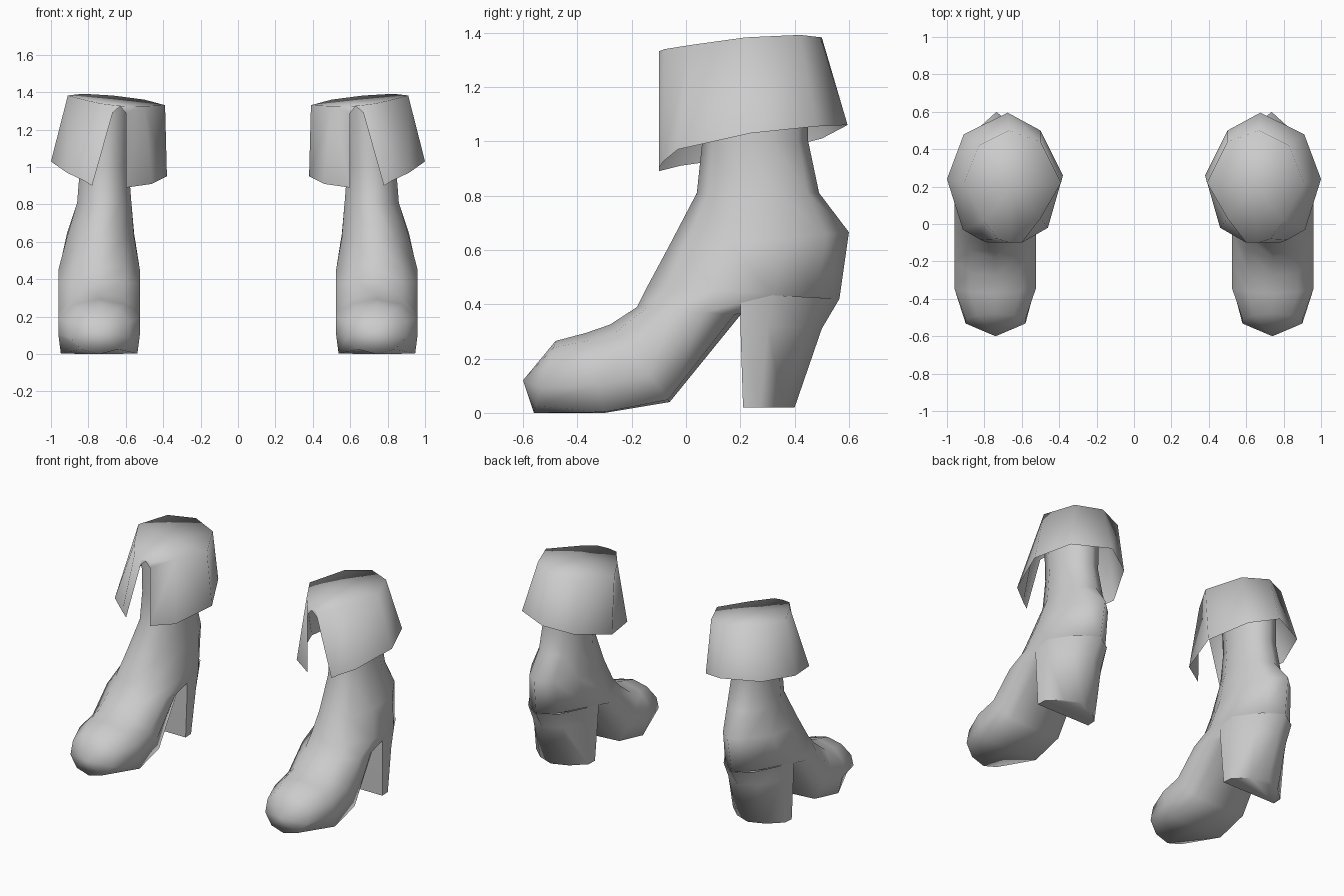
import bpy, bmesh, math

if "Cube" in bpy.data.objects:
    bpy.data.objects.remove(bpy.data.objects["Cube"])

grey = bpy.data.materials.new("boot grey")
grey.diffuse_color = (0.6, 0.6, 0.6, 1)
grey.use_nodes = True
grey.node_tree.nodes["Principled BSDF"].inputs["Base Color"].default_value = grey.diffuse_color


def make(name, bm, side):
    """Finish a part of the boot; side = 1 or -1 mirrors it across x."""
    for v in bm.verts:
        v.co.x *= side
    if side < 0:
        bmesh.ops.reverse_faces(bm, faces=bm.faces[:])
    me = bpy.data.meshes.new(name)
    bm.to_mesh(me)
    bm.free()
    me.materials.append(grey)
    me.shade_smooth()
    ob = bpy.data.objects.new(name, me)
    bpy.context.collection.objects.link(ob)
    return ob


def loft(bm, rings):
    """Bridge rings of equal point count."""
    vs = [[bm.verts.new(p) for p in r] for r in rings]
    n = len(vs[0])
    for a, b in zip(vs, vs[1:]):
        for i in range(n):
            bm.faces.new((a[i], a[(i + 1) % n], b[(i + 1) % n], b[i]))
    return vs


# front/top point (y, z), back/bottom point (y, z), x range, squareness of the lower half
FOOT = [
    ((0.05, 1.33), (0.45, 1.34), (0.575, 0.85), 0),
    ((0.06, 1.00), (0.45, 1.00), (0.585, 0.845), 0),
    ((0.04, 0.81), (0.49, 0.81), (0.57, 0.86), 0),
    ((-0.07, 0.60), (0.60, 0.665), (0.555, 0.915), -0.3),
    ((-0.14, 0.47), (0.565, 0.42), (0.525, 0.96), -0.3),
    ((-0.18, 0.39), (0.20, 0.36), (0.525, 0.96), 0.4),
    ((-0.28, 0.325), (-0.06, 0.04), (0.525, 0.96), 0.7),
    ((-0.37, 0.294), (-0.30, 0.0), (0.525, 0.96), 0.9),
    ((-0.48, 0.265), (-0.56, 0.0), (0.58, 0.90), 0),
]


def foot_ring(f, b, xs, sq):
    cx, rx = sum(xs) / 2, (xs[1] - xs[0]) / 2
    pts = []
    for i in range(10):
        a = math.tau * i / 10
        s, c = math.sin(a), math.cos(a)
        t = (1 - c) / 2
        if c < -0.5 and i != 5:      # lower corners move out to make a flat sole
            s += sq * (math.copysign(0.93, s) - s)
            t += sq * (1 - t)
        s /= math.sin(math.radians(72))
        pts.append((cx + rx * max(-1, min(1, s)),
                    f[0] + (b[0] - f[0]) * t, f[1] + (b[1] - f[1]) * t))
    return pts


def boot_body(side):
    bm = bmesh.new()
    vs = loft(bm, [foot_ring(*r) for r in FOOT])
    tip = bm.verts.new((0.74, -0.6, 0.12))
    for i in range(10):
        bm.faces.new((vs[-1][i], vs[-1][(i + 1) % 10], tip))
    bmesh.ops.recalc_face_normals(bm, faces=bm.faces[:])
    make("boot_body", bm, side)


# heel block: flat wide front, rounded narrower back
def heel(side):
    bm = bmesh.new()
    rings = []
    for y0, z0, y1, z1, xa, xb in [(0.20, 0.44, 0.565, 0.42, 0.525, 0.96),
                                   (0.20, 0.33, 0.50, 0.31, 0.527, 0.958),
                                   (0.21, 0.02, 0.40, 0.02, 0.545, 0.95)]:
        prof = [(0, 0), (1, 0), (0.99, 0.34), (0.77, 0.78), (0.5, 1), (0.23, 0.78), (0.01, 0.34)]
        rings.append([(xa + (xb - xa) * u, y0 + (y1 - y0) * v, z0 + (z1 - z0) * v)
                      for u, v in prof])
    vs = loft(bm, rings)
    bm.faces.new(vs[-1])
    bmesh.ops.recalc_face_normals(bm, faces=bm.faces[:])
    ob = make("heel", bm, side)
    ob.data.set_sharp_from_angle(angle=math.radians(80))


# folded cuff: open skirt with a slit at the front and a closed top
CUFF_TOP = [(0.665, -0.10), (0.73, -0.08), (0.80, 0.015), (0.91, 0.22), (0.83, 0.42),
            (0.67, 0.50), (0.50, 0.44), (0.39, 0.22), (0.50, 0.03), (0.60, -0.10)]
CUFF_LOW = [(0.78, -0.10, 0.90), (0.82, -0.085, 0.925), (0.915, -0.03, 0.97), (1.0, 0.24, 1.03),
            (0.91, 0.48, 1.055), (0.675, 0.595, 1.06), (0.50, 0.50, 1.01), (0.38, 0.26, 0.95),
            (0.46, -0.02, 0.91), (0.60, -0.10, 0.89)]


def cuff(side):
    bm = bmesh.new()

    def height(x, y):
        return 1.355 + 0.1 * (x - 0.65) + 0.085 * (y - 0.2)

    top = [bm.verts.new((x, y, height(x, y))) for x, y in CUFF_TOP]
    low = [bm.verts.new(p) for p in CUFF_LOW]
    # slit edges start just under the rim
    slit_out = bm.verts.new((0.67, -0.10, 1.29))
    slit_in = bm.verts.new((0.60, -0.10, 1.29))
    apex = bm.verts.new((0.63, -0.10, 1.325))
    for i in range(1, 8):
        bm.faces.new((low[i], low[i + 1], top[i + 1], top[i]))
    bm.faces.new((slit_out, low[0], low[1], top[1], top[0]))
    bm.faces.new((low[8], low[9], slit_in, top[9], top[8]))
    bm.faces.new((slit_out, top[0], apex))
    bm.faces.new((apex, top[9], slit_in))
    bm.faces.new((apex, top[0], top[9]))
    hub = bm.verts.new((0.65, 0.2, 1.358))
    for i in range(10):
        bm.faces.new((top[i], top[(i + 1) % 10], hub))
    make("cuff", bm, side)


for side in (1, -1):
    boot_body(side)
    heel(side)
    cuff(side)
